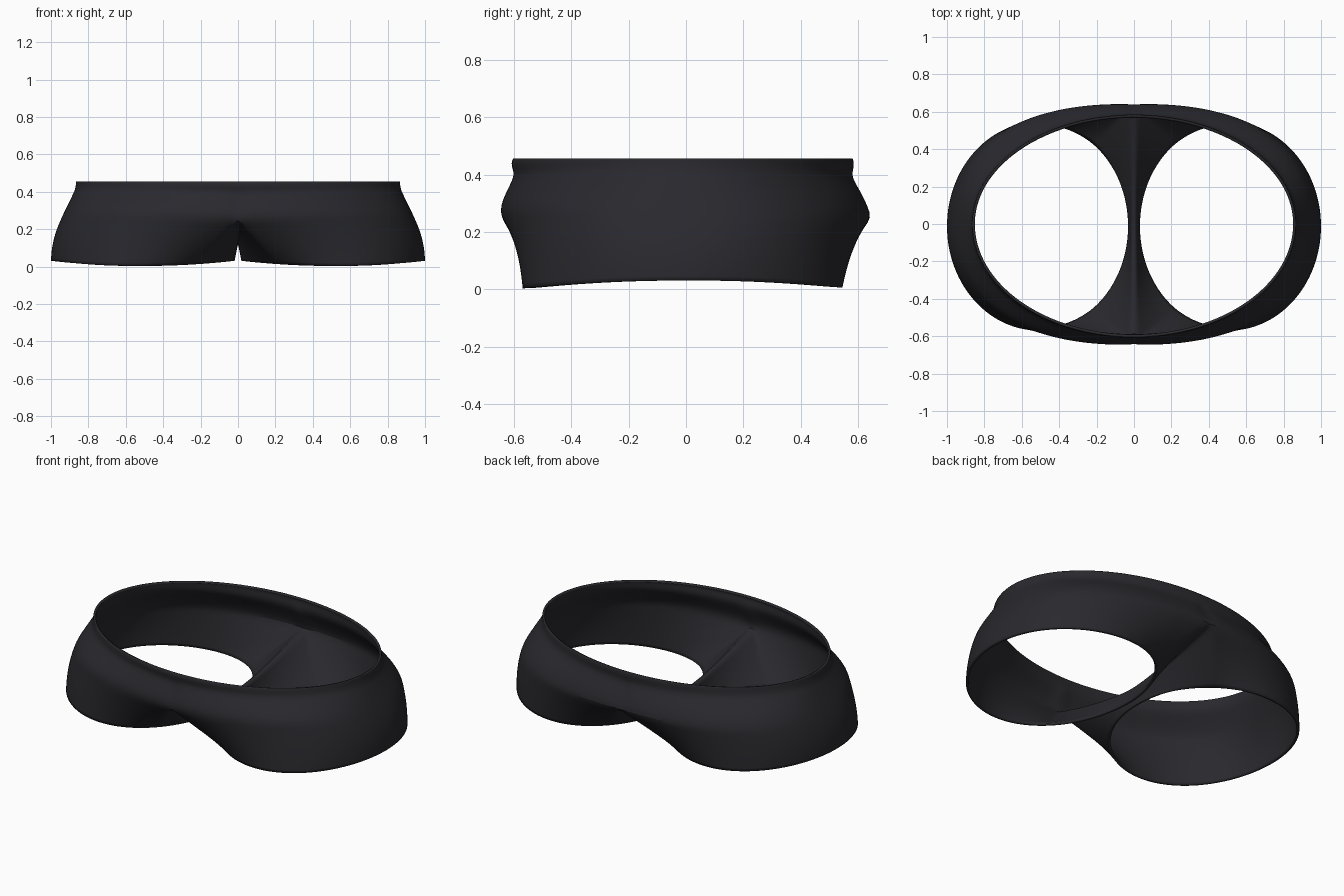
import bpy, bmesh
from math import sin, cos, pi, radians

if "Cube" in bpy.data.objects:
    bpy.data.objects.remove(bpy.data.objects["Cube"])

OUT, INN, LEG = 80, 40, 7      # segments: outer side, crotch side, leg height
CORNER = radians(126)          # leg angle that meets the centre line

# z, half width, front depth, back depth, roundness exponent (hip to waist)
LEVELS = [(.25, .948, .646, .649, 2.4), (.29, .93, .649, .634, 2.4),
          (.335, .907, .63, .614, 2.3), (.38, .886, .607, .585, 2.15),
          (.405, .873, .60, .58, 2.05), (.43, .868, .609, .586, 2.0),
          (.447, .866, .608, .585, 2.0), (.456, .865, .603, .581, 2.0)]


def hip_point(level, i):
    """Point on the right half of a body ring, running front to back."""
    z, a, front, back, n = level
    t = -pi / 2 + pi * i / OUT
    c, s = max(cos(t), 0.0), sin(t)
    x = a * c ** (2 / n) if 0 < i < OUT else 0.0
    y = (back if s > 0 else front) * abs(s) ** (2 / n) * (1 if s > 0 else -1)
    if i in (0, OUT) and .28 < z < .40:     # centre seam groove
        y *= .982
    return x, y, z


def leg_point(th):
    y = -.012 + .558 * sin(th)
    return .509 + .491 * cos(th), y, .031 - .027 * (y / .56) ** 2


bm = bmesh.new()

# Leg tube: leg hole ring lofted up to hip half-ring plus crotch seam
top, angles = [], []
for i in range(OUT + 1):
    top.append(hip_point(LEVELS[0], i))
    angles.append(-CORNER + 2 * CORNER * i / OUT)
for j in range(1, INN):
    s = 1 - 2 * j / INN
    end = LEVELS[0][3] if s > 0 else LEVELS[0][2]
    top.append((0, end * s, .12 + .13 * abs(s) ** 1.6))
    angles.append(CORNER + (2 * pi - 2 * CORNER) * j / INN)

rings = []
for k in range(LEG + 1):
    v = k / LEG
    ring = []
    for p, th in zip(top, angles):
        q = leg_point(th)
        x, y, z = (q[m] + (p[m] - q[m]) * v for m in range(3))
        x += .05 * v * (1 - v) * max(cos(th), 0)
        ring.append(bm.verts.new((x, y, z)))
    rings.append(ring)
n = len(top)
for lo, hi in zip(rings, rings[1:]):
    for i in range(n):
        j = (i + 1) % n
        bm.faces.new((lo[i], lo[j], hi[j], hi[i]))

# Hip and waistband
lo = rings[-1][:OUT + 1]
for level in LEVELS[1:]:
    hi = [bm.verts.new(hip_point(level, i)) for i in range(OUT + 1)]
    for i in range(OUT):
        bm.faces.new((lo[i], lo[i + 1], hi[i + 1], hi[i]))
    lo = hi

mesh = bpy.data.meshes.new("briefs")
bm.to_mesh(mesh)
bm.free()
briefs = bpy.data.objects.new("briefs", mesh)
bpy.context.collection.objects.link(briefs)

# Mirror to the left, smooth, then give the cloth thickness
mirror = briefs.modifiers.new("mirror", 'MIRROR')
mirror.use_clip = True
mirror.merge_threshold = .002
sub = briefs.modifiers.new("smooth", 'SUBSURF')
sub.levels = sub.render_levels = 1
solid = briefs.modifiers.new("cloth", 'SOLIDIFY')
solid.thickness = .014
solid.offset = -1

mat = bpy.data.materials.new("dark_cloth")
mat.diffuse_color = (.022, .022, .027, 1)
mat.use_nodes = True
mat.node_tree.nodes["Principled BSDF"].inputs["Base Color"].default_value = mat.diffuse_color
mesh.materials.append(mat)

bpy.context.view_layer.objects.active = briefs
briefs.select_set(True)
bpy.ops.object.shade_smooth_by_angle(angle=radians(45))
